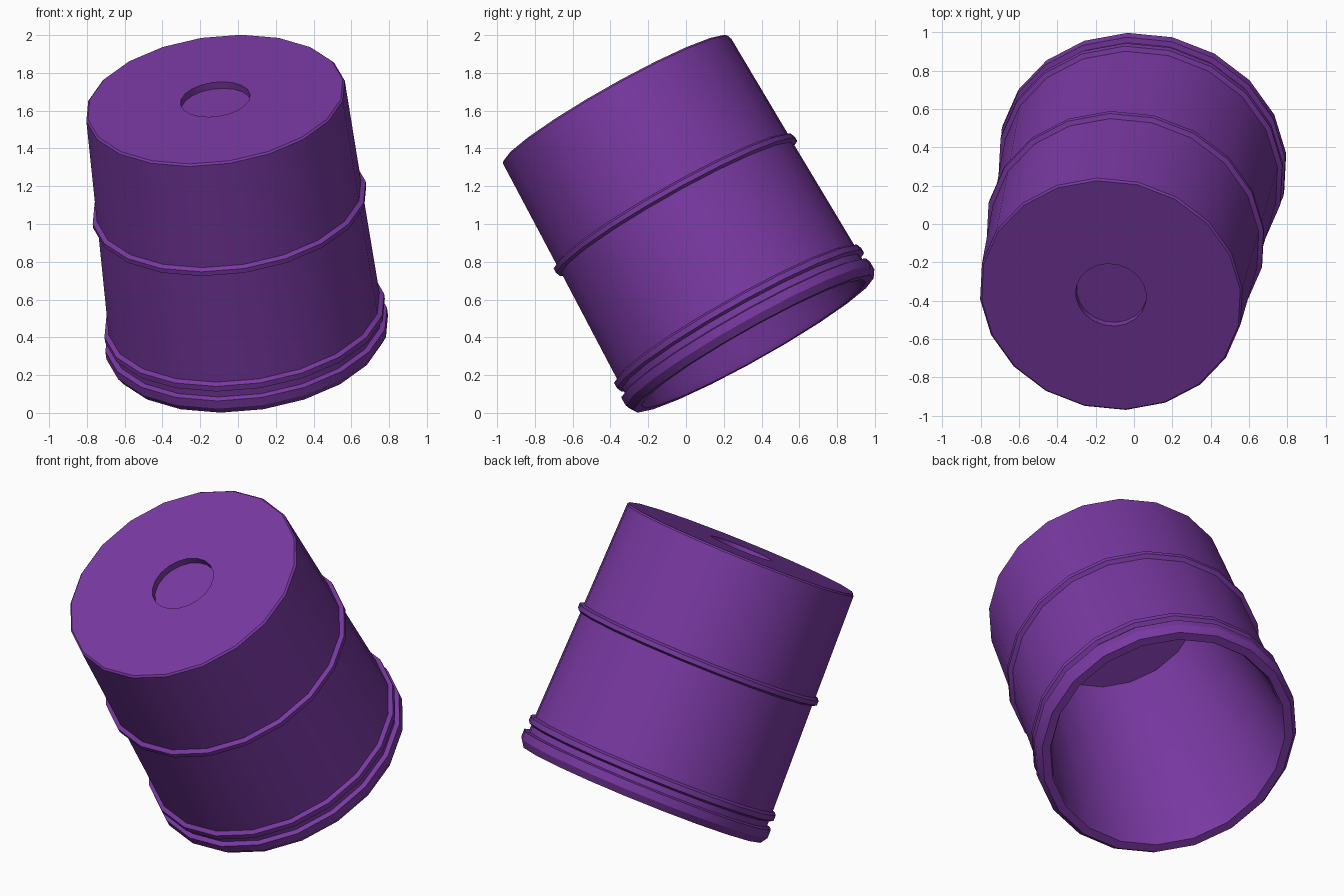
import bpy, bmesh, math
from mathutils import Matrix, Vector

if "Cube" in bpy.data.objects:
    bpy.data.objects.remove(bpy.data.objects["Cube"])

SIDES = 20

# Tilted frame: origin at the centre of the closed end, local z along the axis
origin = Vector((-0.12, -0.37, 1.66))
axis = Vector((-0.116, -0.487, 0.866)).normalized()
uphill = (Vector((0, 0, 1)) - axis * axis.z).normalized()
side = axis.cross(uphill)
frame = Matrix((uphill, side, axis)).transposed().to_4x4()
frame.translation = origin


def ring(radius, start, end, bump=0.024):
    """Raised band on the outer wall."""
    return [(radius, start), (radius + bump, start + 0.012),
            (radius + bump, end - 0.012), (radius, end)]


# Profile as (radius, distance from closed end)
profile = [(0, 0.04), (0.186, 0.04), (0.186, 0)]             # round recess
profile += [(0.683, 0), (0.693, 0.01)]                       # closed end
profile += ring(0.708, 0.62, 0.67)                           # middle band
profile += ring(0.726, 1.31, 1.365)                          # lower band
profile += [(0.727, 1.40), (0.755, 1.408), (0.755, 1.455),
            (0.728, 1.495), (0.68, 1.495), (0.668, 1.47)]    # open rim
profile += [(0.51, 0.08), (0, 0.08)]                         # tapered inside

# Lathe the profile
bm = bmesh.new()
verts = [bm.verts.new((r, 0, -s)) for r, s in profile]
edges = [bm.edges.new(pair) for pair in zip(verts, verts[1:])]
bmesh.ops.spin(bm, geom=verts + edges, cent=(0, 0, 0), axis=(0, 0, 1),
               angle=math.tau, steps=SIDES, use_merge=True)
bmesh.ops.remove_doubles(bm, verts=bm.verts, dist=0.0005)
bmesh.ops.recalc_face_normals(bm, faces=bm.faces)
bm.transform(frame)
mesh = bpy.data.meshes.new("cup_shell")
bm.to_mesh(mesh)
bm.free()

cup = bpy.data.objects.new("cup_shell", mesh)
bpy.context.collection.objects.link(cup)
purple = bpy.data.materials.new("purple")
purple.diffuse_color = (0.19, 0.04, 0.36, 1)
purple.use_nodes = True
purple.node_tree.nodes["Principled BSDF"].inputs["Base Color"].default_value = purple.diffuse_color
mesh.materials.append(purple)

bpy.context.view_layer.objects.active = cup
cup.select_set(True)
bpy.ops.object.shade_smooth_by_angle(angle=math.radians(30))
